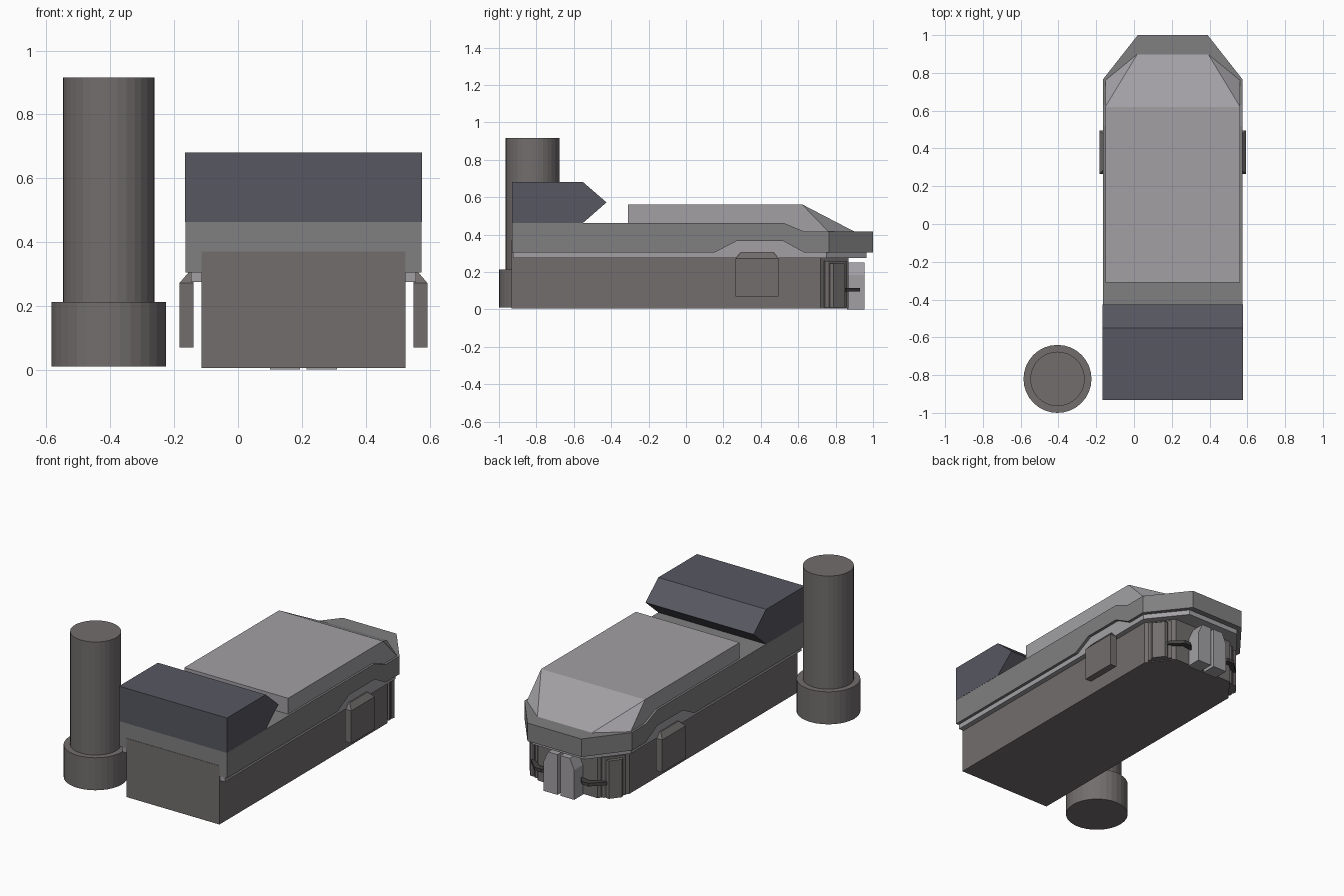
import bpy, bmesh, math

if "Cube" in bpy.data.objects:
    bpy.data.objects.remove(bpy.data.objects["Cube"])

CX = 0.205  # centre line of the long body


def material(name, rgb):
    m = bpy.data.materials.new(name)
    m.diffuse_color = (*rgb, 1)
    m.use_nodes = True
    m.node_tree.nodes["Principled BSDF"].inputs["Base Color"].default_value = m.diffuse_color
    return m


HULL = material("hull_grey", (0.17, 0.155, 0.155))
DECK = material("deck_grey", (0.215, 0.215, 0.22))
LIGHT = material("light_grey", (0.36, 0.35, 0.37))
DARK = material("slate", (0.095, 0.095, 0.12))
BLACK = material("bar_dark", (0.06, 0.055, 0.055))


def finish(name, bm, mat):
    bmesh.ops.recalc_face_normals(bm, faces=bm.faces)
    me = bpy.data.meshes.new(name)
    bm.to_mesh(me)
    bm.free()
    me.materials.append(mat)
    ob = bpy.data.objects.new(name, me)
    bpy.context.collection.objects.link(ob)
    return ob


def loft(name, rings, mat):
    bm = bmesh.new()
    vs = [[bm.verts.new(p) for p in r] for r in rings]
    n = len(vs[0])
    for a, b in zip(vs, vs[1:]):
        for i in range(n):
            j = (i + 1) % n
            bm.faces.new((a[i], a[j], b[j], b[i]))
    bm.faces.new(vs[0])
    bm.faces.new(vs[-1])
    return finish(name, bm, mat)


def prism(name, plan, z0, z1, mat):
    return loft(name, [[(x, y, z) for x, y in plan] for z in (z0, z1)], mat)


def nose_plan(w, y0, ys, tip, y1):
    """Plan outline of a box with a chamfered nose, around the centre line."""
    return [(CX + x, y) for x, y in
            ((-w, y0), (w, y0), (w, ys), (tip, y1), (-tip, y1), (-w, ys))]


def hull(name, points, mat):
    bm = bmesh.new()
    for p in points:
        bm.verts.new(p)
    r = bmesh.ops.convex_hull(bm, input=bm.verts)
    bmesh.ops.dissolve_limit(bm, angle_limit=0.01, verts=bm.verts, edges=bm.edges)
    return finish(name, bm, mat)


# lower hull, its raised front panel, and the light band under the deck
prism("lower_hull", nose_plan(0.32, -0.932, 0.72, 0.205, 0.87), 0.005, 0.37, HULL)
prism("light_band", nose_plan(0.352, -0.925, 0.75, 0.18, 0.965), 0.275, 0.37, LIGHT)

# upper deck with side arch and stepped nose: y, half width, bottom, top
stations = [(-0.93, 0.37, 0.305, 0.463), (0.155, 0.37, 0.305, 0.463),
            (0.27, 0.37, 0.365, 0.463), (0.52, 0.37, 0.365, 0.463),
            (0.63, 0.37, 0.305, 0.417), (0.765, 0.37, 0.305, 0.417),
            (1.0, 0.185, 0.305, 0.417)]
loft("upper_deck", [[(CX - w, y, a), (CX + w, y, a), (CX + w, y, b), (CX - w, y, b)]
                    for y, w, a, b in stations], DECK)

# roof slab with sloping nose
roof = [(x, y, 0.412) for x, y in nose_plan(0.357, -0.31, 0.765, 0.182, 0.908)]
roof += [(CX + s * 0.357, y, 0.562) for s in (-1, 1) for y in (-0.31, 0.62)]
hull("roof", roof, LIGHT)

# dark front block
block = [(-0.931, 0.463), (-0.931, 0.68), (-0.55, 0.68), (-0.425, 0.572), (-0.55, 0.463)]
loft("front_block", [[(CX + s * 0.371, y, z) for y, z in block] for s in (-1, 1)], DARK)

for s, side in ((-1, "left"), (1, "right")):
    def at(x):
        return CX + s * x

    # side pod with tapered cap
    pod = [(at(x), y, z) for x in (0.345, 0.388) for y in (0.265, 0.495) for z in (0.07, 0.272)]
    pod += [(at(x), y, 0.305) for x in (0.345, 0.36) for y in (0.292, 0.468)]
    hull(side + "_side_pod", pod, HULL)

    # tail door with cut outer corner
    door = [(0.01, 0.0), (0.105, 0.0), (0.105, 0.185), (0.075, 0.25), (0.01, 0.25)]
    loft(side + "_tail_door", [[(at(x), y, z) for x, z in door] for y in (0.86, 0.955)], LIGHT)

    # pillar on the nose chamfer, with a thinner backing plate
    d = math.hypot(0.115, 0.15)
    ux, uy = 0.115 / d, -0.15 / d
    nx, ny = -uy, ux
    for part, half, depth, top in (("pillar", 0.05, 0.04, 0.245), ("pillar_plate", 0.072, 0.018, 0.26)):
        plan = [(at(0.2625 + ux * a + nx * b), 0.795 + uy * a + ny * b)
                for a, b in ((-half, -0.02), (half, -0.02), (half, depth * 0.6),
                             (half - 0.012, depth), (0.012 - half, depth), (-half, depth * 0.6))]
        prism(side + "_nose_" + part, plan, 0.01, top, HULL)

    # dark guard bar beside the door
    bar = [(0.10, 0.885), (0.14, 0.93), (0.185, 0.93), (0.262, 0.855), (0.245, 0.84), (0.175, 0.895)]
    prism(side + "_guard_bar", [(at(x), y) for x, y in bar], 0.095, 0.115, BLACK)

# free-standing round column with wide base
for name, r, z0, z1 in (("column_base", 0.18, 0.01, 0.212), ("column_shaft", 0.144, 0.2, 0.915)):
    ring = [(-0.405 + r * math.cos(2 * math.pi * i / 32), -0.82 + r * math.sin(2 * math.pi * i / 32))
            for i in range(32)]
    prism(name, ring, z0, z1, HULL)
